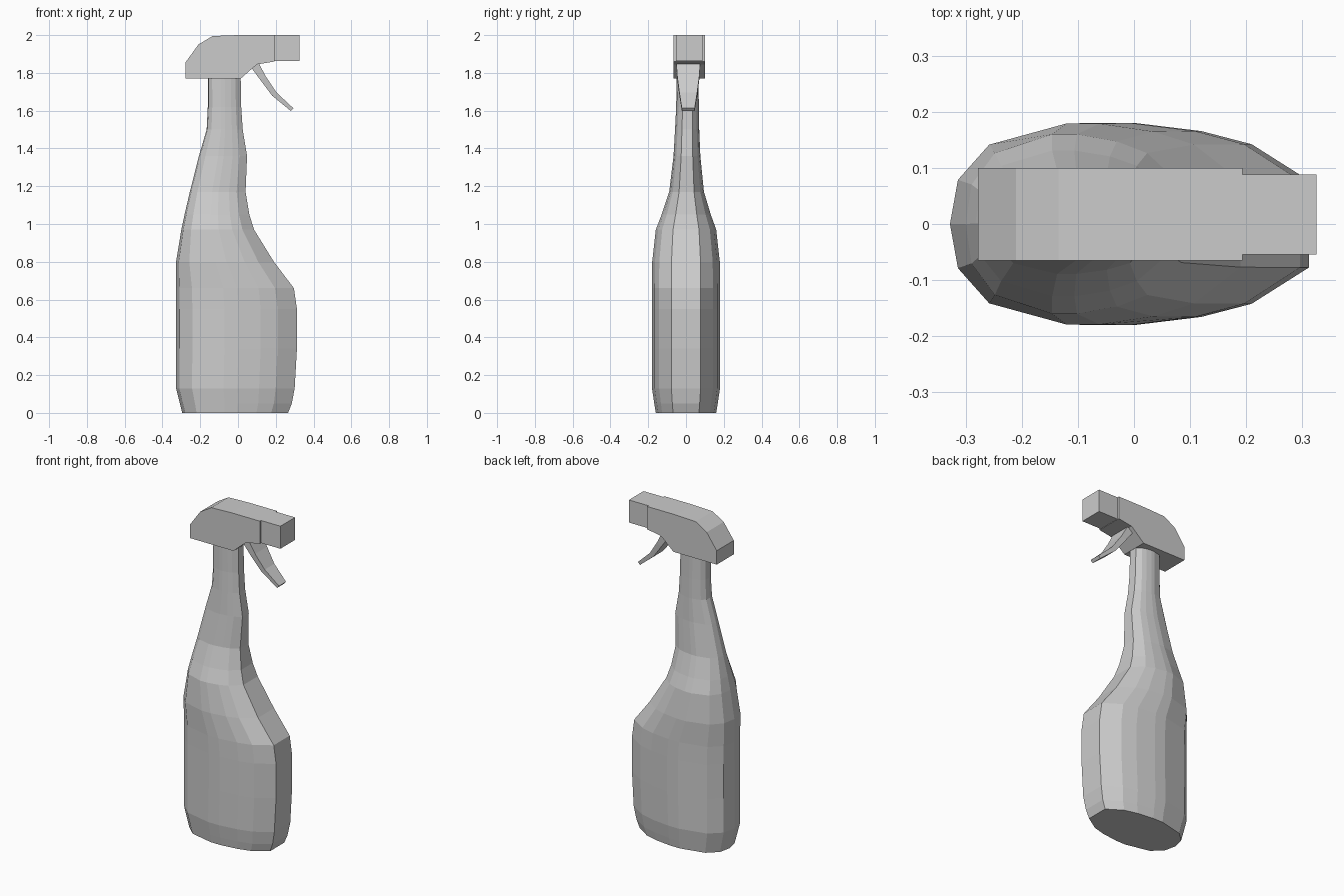
import bpy
import bmesh


def finish(name, bm):
    bmesh.ops.recalc_face_normals(bm, faces=bm.faces)
    mesh = bpy.data.meshes.new(name)
    bm.to_mesh(mesh)
    bm.free()
    obj = bpy.data.objects.new(name, mesh)
    bpy.context.collection.objects.link(obj)
    return obj


def loft(name, rings):
    """Skin a stack of equal-length point rings and cap both ends."""
    bm = bmesh.new()
    loops = [[bm.verts.new(p) for p in ring] for ring in rings]
    for a, b in zip(loops, loops[1:]):
        for i in range(len(a)):
            j = (i + 1) % len(a)
            bm.faces.new((a[i], a[j], b[j], b[i]))
    bm.faces.new(loops[0][::-1])
    bm.faces.new(loops[-1])
    return finish(name, bm)


def prism(name, profile, y0, y1):
    """Extrude an (x, z) outline across y."""
    return loft(name, [[(x, y, z) for x, z in profile] for y in (y0, y1)])


# Bottle: one faceted oval section, scaled to the silhouette at each height
half = [(-0.945, 0.44), (-0.73, 0.79), (-0.2, 1), (0.03, 1),
        (0.4, 0.92), (0.68, 0.79), (1, 0.43)]
section = [(-1, 0)] + half + [(u, -v) for u, v in reversed(half)]
# z, left x, right x, half depth, y centre
levels = [
    (0.00, -0.295, 0.265, 0.160, 0),
    (0.05, -0.308, 0.285, 0.168, 0),
    (0.13, -0.328, 0.300, 0.180, 0),
    (0.34, -0.328, 0.312, 0.180, 0),
    (0.55, -0.328, 0.312, 0.180, 0),
    (0.66, -0.328, 0.296, 0.180, 0),
    (0.80, -0.328, 0.190, 0.179, 0),
    (0.97, -0.300, 0.085, 0.160, 0),
    (1.05, -0.283, 0.060, 0.130, 0.001),
    (1.17, -0.255, 0.040, 0.092, 0.003),
    (1.36, -0.207, 0.048, 0.071, 0.005),
    (1.50, -0.166, 0.025, 0.064, 0.006),
    (1.62, -0.160, 0.017, 0.060, 0.008),
    (1.79, -0.160, 0.014, 0.058, 0.008),
]
loft("bottle", [[((l + r) / 2 + u * (r - l) / 2, cy + v * d, z)
                 for u, v in section] for z, l, r, d, cy in levels])

# Spray head housing
prism("spray_head",
      [(-0.278, 1.77), (-0.278, 1.855), (-0.21, 1.95), (-0.135, 1.995),
       (0, 2.0), (0.193, 2.0), (0.193, 1.86), (0.10, 1.845), (0.015, 1.77)],
      -0.065, 0.10)

# Nozzle block
prism("nozzle", [(0.18, 1.862), (0.325, 1.862), (0.325, 2.0), (0.18, 2.0)],
      -0.054, 0.088)

# Trigger: inner and outer curve points with tapering width
trigger = [
    ((0.065, 1.835), (0.105, 1.86), 0.064),
    ((0.120, 1.760), (0.148, 1.78), 0.058),
    ((0.180, 1.680), (0.205, 1.695), 0.047),
    ((0.280, 1.598), (0.293, 1.613), 0.034),
]
loft("trigger", [[(a[0], 0.012 - w, a[1]), (b[0], 0.012 - w, b[1]),
                  (b[0], 0.012 + w, b[1]), (a[0], 0.012 + w, a[1])]
                 for a, b, w in trigger])
